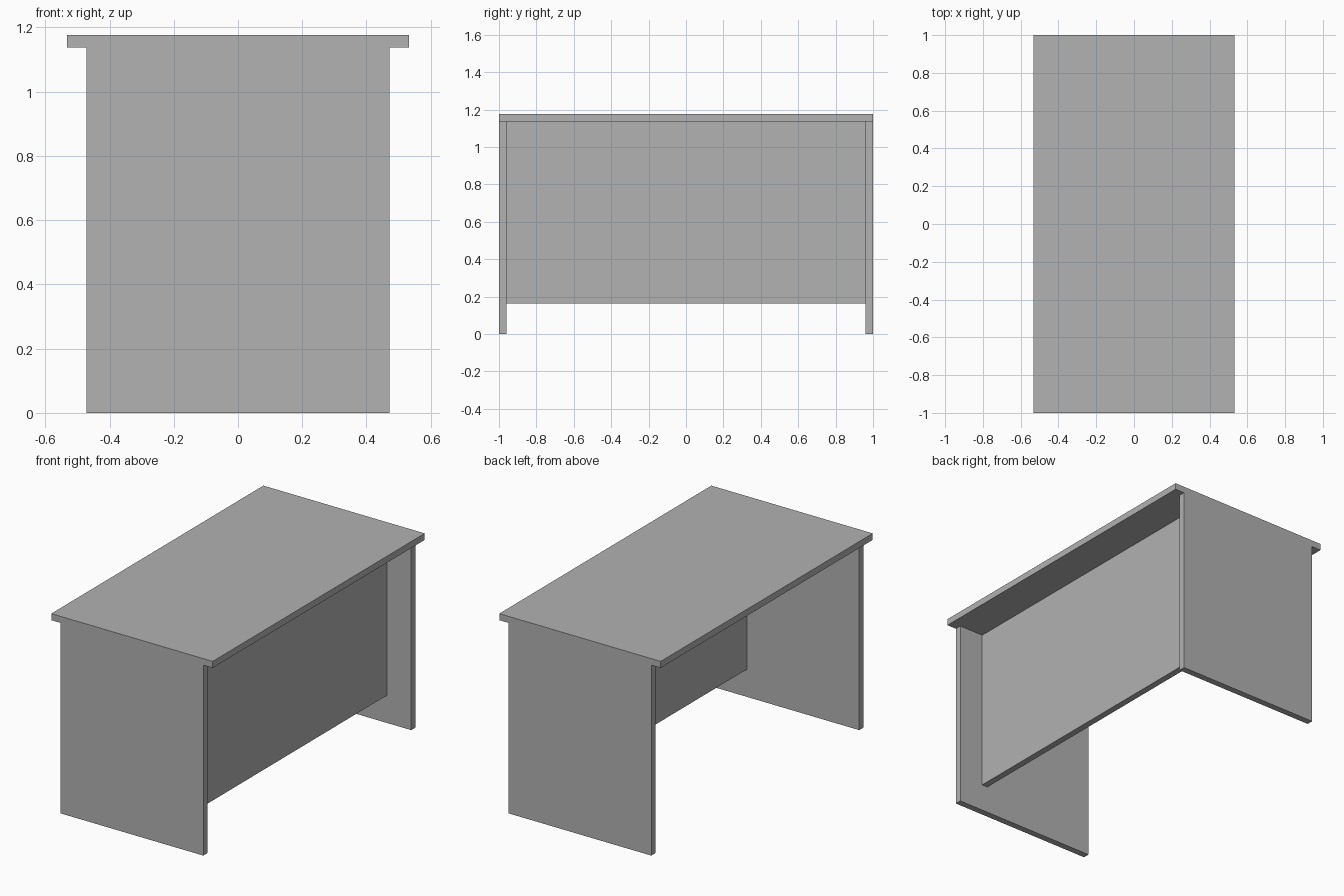
import bpy

# Remove the default cube if present
cube = bpy.data.objects.get("Cube")
if cube:
    bpy.data.objects.remove(cube, do_unlink=True)

# Single flat material
grey = bpy.data.materials.new("plain_grey")
grey.use_nodes = True
colour = (0.445, 0.445, 0.445, 1.0)
grey.diffuse_color = colour
grey.node_tree.nodes["Principled BSDF"].inputs["Base Color"].default_value = colour

BOARD = 0.039       # thickness of every board
HEIGHT = 1.176
UNDERSIDE = HEIGHT - BOARD


def board(name, low, high):
    """Add a rectangular board spanning two opposite corners."""
    centre = [(a + b) / 2 for a, b in zip(low, high)]
    bpy.ops.mesh.primitive_cube_add(size=1, location=centre)
    obj = bpy.context.object
    obj.name = name
    obj.scale = [b - a for a, b in zip(low, high)]
    bpy.ops.object.transform_apply(location=False, rotation=False, scale=True)
    obj.data.materials.append(grey)
    return obj


# Desk top overhanging the end panels along both long sides
board("desk_top", (-0.533, -1, UNDERSIDE), (0.533, 1, HEIGHT))

# Full-height panels at both ends
board("front_end_panel", (-0.471, -1, 0), (0.471, -1 + BOARD, UNDERSIDE))
board("back_end_panel", (-0.471, 1 - BOARD, 0), (0.471, 1, UNDERSIDE))

# Recessed privacy panel between the ends, raised off the floor
PANEL_FACE = 0.31
board("privacy_panel",
      (PANEL_FACE - BOARD, -1 + BOARD, 0.164),
      (PANEL_FACE, 1 - BOARD, UNDERSIDE))
